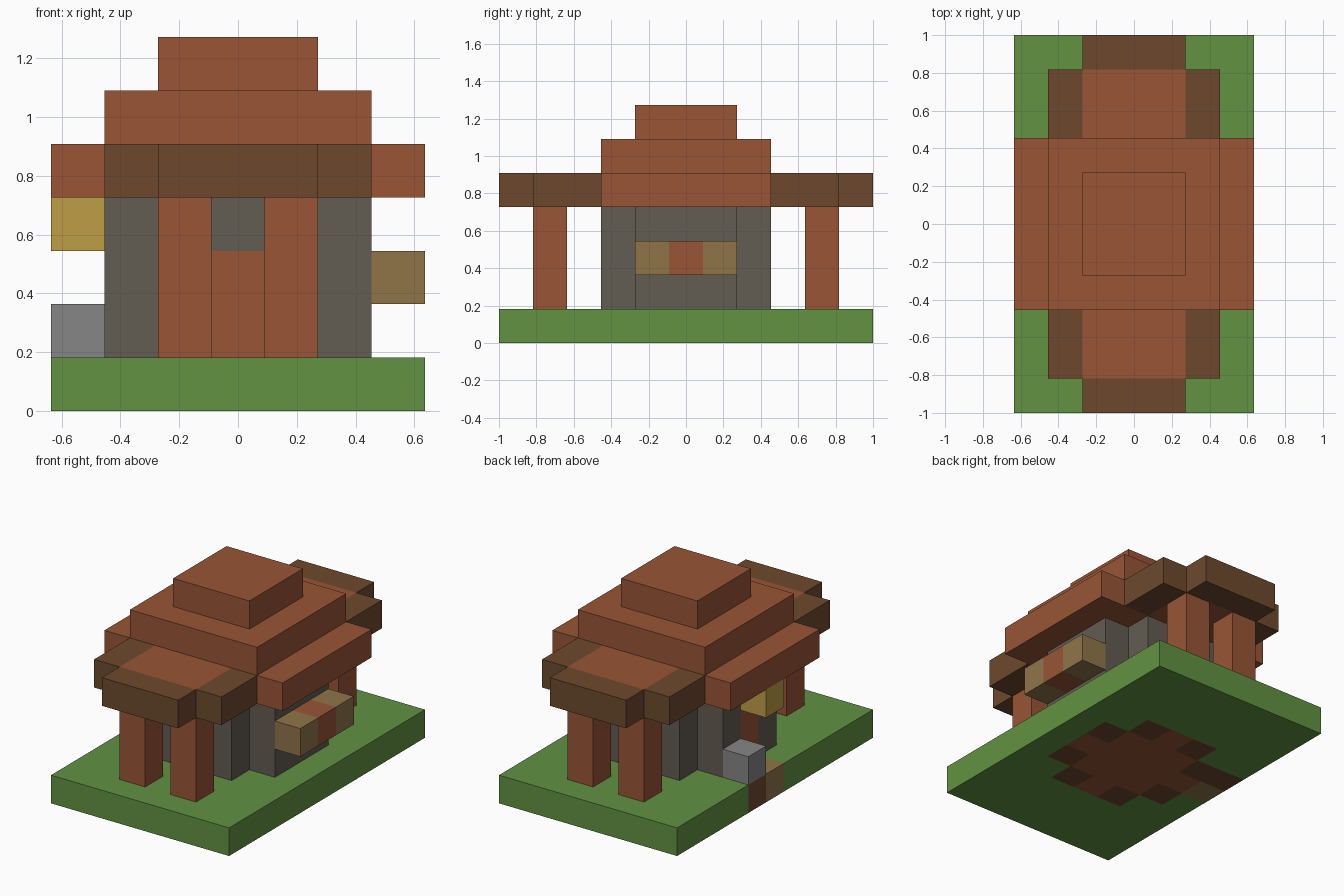
import bpy
import bmesh
from mathutils import Vector

U = 2 / 11  # edge length of one block

cube = bpy.data.objects.get("Cube")
if cube:
    bpy.data.objects.remove(cube, do_unlink=True)


def material(name, *rgb):
    """Flat material from 0-255 screen values, converted to linear."""
    lin = [((c / 255 + 0.055) / 1.055) ** 2.4 for c in rgb] + [1.0]
    mat = bpy.data.materials.new(name)
    mat.use_nodes = True
    mat.diffuse_color = lin
    mat.node_tree.nodes["Principled BSDF"].inputs["Base Color"].default_value = lin
    return mat


GRASS = material("grass green", 98, 146, 66)
CLAY = material("terracotta", 152, 85, 54)
WOOD = material("dark brown wood", 109, 73, 45)
STONE = material("wall stone", 99, 93, 82)
TAN = material("tan", 144, 117, 73)
GOLD = material("gold", 190, 157, 70)
GREY = material("light grey", 134, 134, 134)


def box(name, mat, xs, ys, zs):
    """Box covering inclusive ranges of block indices (x and y about the centre)."""
    lo = Vector((xs[0] - 0.5, ys[0] - 0.5, zs[0])) * U
    hi = Vector((xs[1] + 0.5, ys[1] + 0.5, zs[1] + 1)) * U
    bm = bmesh.new()
    bmesh.ops.create_cube(bm, size=1)
    for v in bm.verts:
        v.co = (lo + hi) / 2 + Vector(a * b for a, b in zip(v.co, hi - lo))
    mesh = bpy.data.meshes.new(name)
    bm.to_mesh(mesh)
    bm.free()
    mesh.materials.append(mat)
    obj = bpy.data.objects.new(name, mesh)
    bpy.context.collection.objects.link(obj)
    return obj


def ground_slot(x, y):
    """Slots: 0 grass, 1 terracotta floor, 2 wall footing, 3 side step."""
    if x == -3 and y in (0, 1):
        return 3 if y == 0 else 2
    a, b = sorted((abs(x), abs(y)))
    if b == 2:
        return (1, 2, 0)[a]
    return 1 if b < 2 else 0


# Ground slab, cut into blocks and coloured by position
ground = box("ground", GRASS, (-3, 3), (-5, 5), (0, 0))
for mat in (CLAY, WOOD, TAN):
    ground.data.materials.append(mat)
bm = bmesh.new()
bm.from_mesh(ground.data)
for axis, half in ((Vector((1, 0, 0)), 3), (Vector((0, 1, 0)), 5)):
    for i in range(-half, half):
        bmesh.ops.bisect_plane(bm, geom=bm.verts[:] + bm.edges[:] + bm.faces[:],
                               plane_co=axis * (i + 0.5) * U, plane_no=axis)
bm.normal_update()
for f in bm.faces:
    c = f.calc_center_median() / U - f.normal * 0.3
    f.material_index = ground_slot(round(c.x), round(c.y))
bm.to_mesh(ground.data)
bm.free()

# Porches, doors and end walls, repeated front and back
for s, side in ((-1, "front"), (1, "back")):
    def rows(a, b):
        return sorted((s * a, s * b))
    box(side + "_door", CLAY, (0, 0), rows(2, 2), (1, 2))
    box(side + "_lintel", STONE, (0, 0), rows(2, 2), (3, 3))
    box(side + "_porch_roof", CLAY, (-1, 1), rows(3, 4), (4, 4))
    box(side + "_porch_eave", WOOD, (-1, 1), rows(5, 5), (4, 4))
    for x, hand in ((-1, "right"), (1, "left")):
        tag = f"{side}_{hand}_"
        box(tag + "post", CLAY, (x, x), rows(4, 4), (1, 3))
        box(tag + "end_wall", STONE, (x, x), rows(2, 2), (1, 3))
        box(tag + "side_wall", STONE, (2 * x, 2 * x), rows(1, 1), (1, 3))
        box(tag + "porch_trim", WOOD, (2 * x, 2 * x), rows(3, 4), (4, 4))

# Middle of the side walls
box("left_middle_wall", STONE, (2, 2), (0, 0), (1, 3))
box("right_door", CLAY, (-2, -2), (0, 0), (1, 2))
box("right_lintel", STONE, (-2, -2), (0, 0), (3, 3))

# Shelf on the left, awning and stone block on the right
for y, mat in ((-1, TAN), (0, CLAY), (1, TAN)):
    box("shelf_block", mat, (3, 3), (y, y), (2, 2))
box("awning", GOLD, (-3, -3), (0, 0), (3, 3))
box("stone_block", GREY, (-3, -3), (1, 1), (1, 1))

# Stepped roof
for level, (x, y) in enumerate(((3, 2), (2, 2), (1, 1))):
    box("roof_tier", CLAY, (-x, x), (-y, y), (4 + level, 4 + level))
